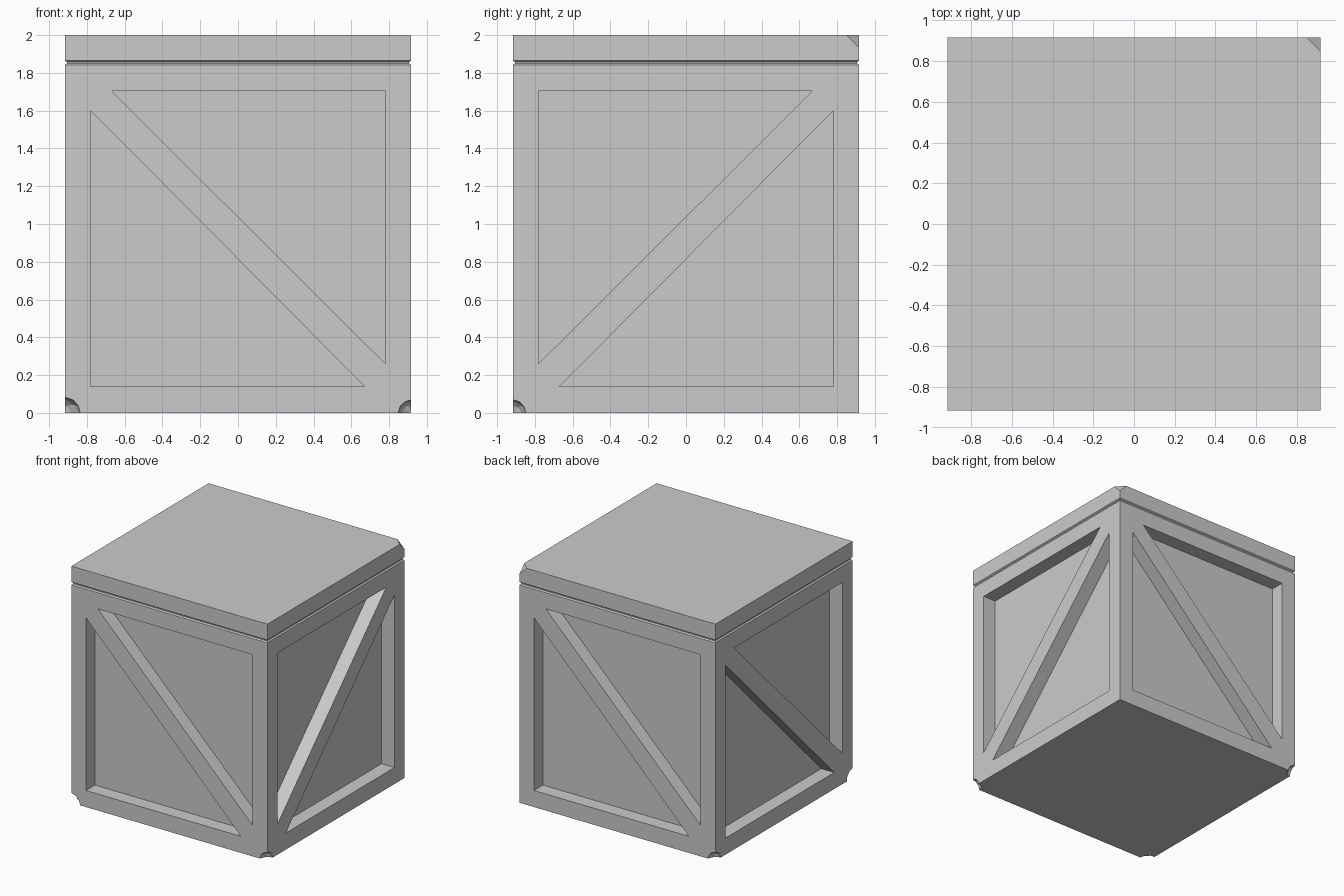
import bpy, bmesh
from math import radians
from mathutils import Matrix, Vector

if "Cube" in bpy.data.objects:
    bpy.data.objects.remove(bpy.data.objects["Cube"])

H = 0.917        # half width of the crate
DEPTH = 0.12     # depth of the panel recesses


def make_object(name, bm):
    bmesh.ops.recalc_face_normals(bm, faces=bm.faces)
    mesh = bpy.data.meshes.new(name)
    bm.to_mesh(mesh)
    bm.free()
    obj = bpy.data.objects.new(name, mesh)
    bpy.context.collection.objects.link(obj)
    return obj


# Crate body: stacked square rings with a shallow groove under the lid
bm = bmesh.new()
rings = []
for r, z in [(H, 0), (H, 1.842), (H - 0.011, 1.850), (H - 0.011, 1.858), (H, 1.866), (H, 2)]:
    rings.append([bm.verts.new((x * r, y * r, z))
                  for x, y in ((-1, -1), (1, -1), (1, 1), (-1, 1))])
for a, b in zip(rings, rings[1:]):
    for i in range(4):
        j = (i + 1) % 4
        bm.faces.new((a[i], a[j], b[j], b[i]))
bm.faces.new(rings[0])
bm.faces.new(rings[-1])

# Chipped top corner at the back right: flat cut
cut = bmesh.ops.bisect_plane(bm, geom=bm.verts[:] + bm.edges[:] + bm.faces[:],
                             plane_co=Vector((H - 0.068, H, 2)),
                             plane_no=Vector((1, 1, 1)), clear_outer=True)
edges = [e for e in cut["geom_cut"] if isinstance(e, bmesh.types.BMEdge)]
bmesh.ops.contextual_create(bm, geom=edges)
crate = make_object("crate", bm)


def carve(cutter):
    cutter.hide_render = True
    mod = crate.modifiers.new("carve", 'BOOLEAN')
    mod.operation = 'DIFFERENCE'
    mod.solver = 'EXACT'
    mod.object = cutter
    bpy.context.view_layer.objects.active = crate
    bpy.ops.object.modifier_apply(modifier=mod.name)
    bpy.data.objects.remove(cutter, do_unlink=True)


# Triangular recesses on each side, leaving a diagonal brace
triangles = [
    [(-0.78, 0.14), (0.67, 0.14), (-0.78, 1.60)],
    [(-0.67, 1.705), (0.78, 1.705), (0.78, 0.26)],
]
for side in range(4):
    flip = -1 if side == 1 else 1        # right side brace is mirrored
    spin = Matrix.Rotation(radians(90 * side), 4, 'Z')
    for tri in triangles:
        bm = bmesh.new()
        outer = [bm.verts.new((flip * u, -H - 0.1, z)) for u, z in tri]
        inner = [bm.verts.new((flip * u, -H + DEPTH, z)) for u, z in tri]
        bm.faces.new(outer)
        bm.faces.new(inner)
        for i in range(3):
            j = (i + 1) % 3
            bm.faces.new((outer[i], outer[j], inner[j], inner[i]))
        bm.transform(spin)
        carve(make_object("recess_cutter", bm))

# Chipped bottom corners: small faceted bites
for x, y, r in [(-H, -H, 0.083), (H, -H, 0.07), (-H, H, 0.07)]:
    bm = bmesh.new()
    bmesh.ops.create_icosphere(bm, subdivisions=2, radius=r,
                               matrix=Matrix.Translation((x, y, 0)) @ Matrix.Rotation(0.2, 4, 'Z'))
    carve(make_object("chip_cutter", bm))
